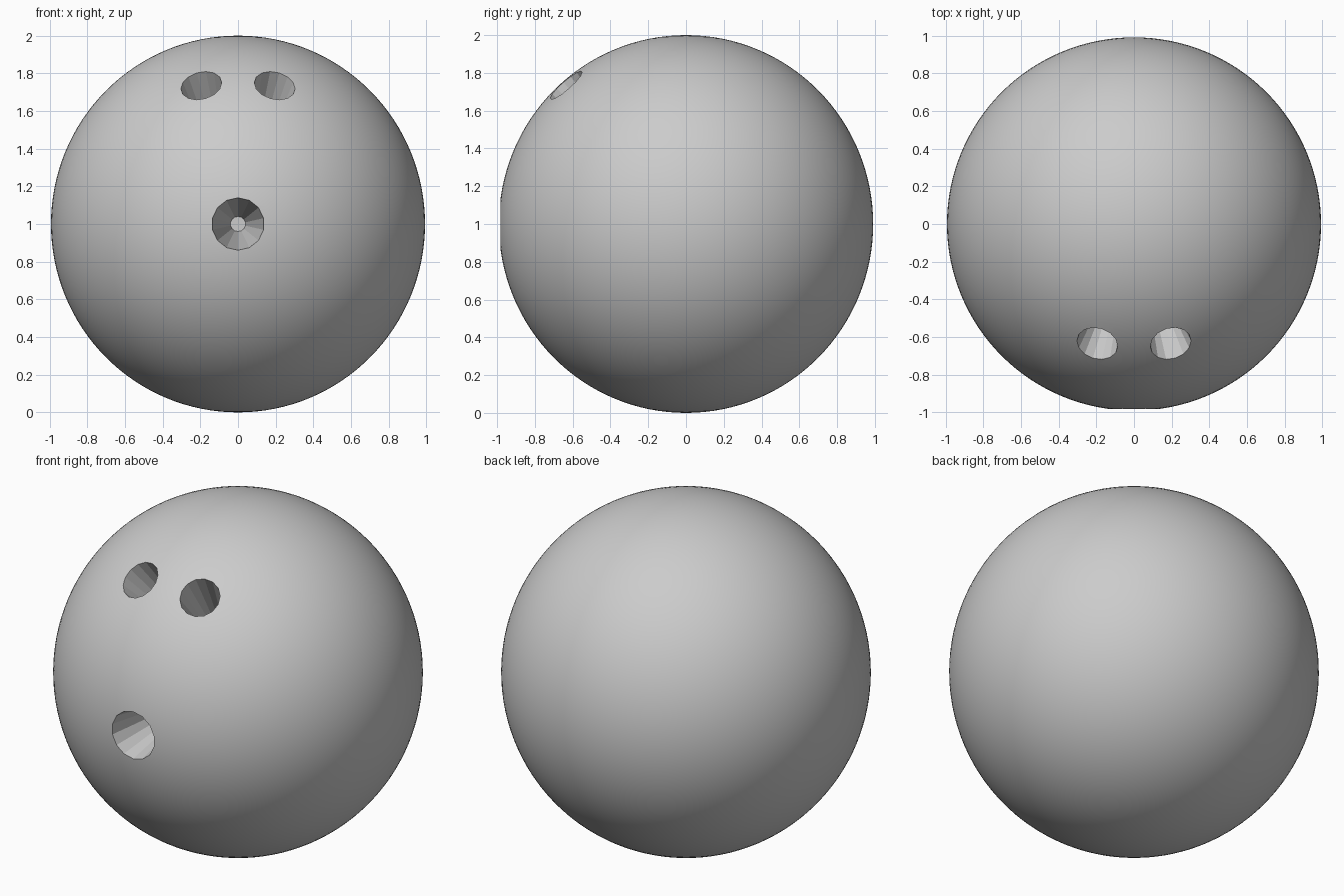
import bpy
from math import radians
from mathutils import Vector

if "Cube" in bpy.data.objects:
    bpy.data.objects.remove(bpy.data.objects["Cube"])

CENTRE = Vector((0, 0, 1))

# Ball body
bpy.ops.mesh.primitive_uv_sphere_add(segments=128, ring_count=64, radius=1, location=CENTRE)
ball = bpy.context.object
ball.name = "ball"
ball.scale = (0.993, 0.991, 1)
bpy.ops.object.transform_apply(location=False, rotation=False, scale=True)


def drill(name, direction, radius, tip_radius, depth, sides):
    """Cut a tapered hole that runs from the surface towards the centre."""
    d = Vector(direction).normalized()
    over = 0.1
    slope = (radius - tip_radius) / depth
    length = depth + over
    mid = CENTRE + d * (0.985 + over - length / 2)
    bpy.ops.mesh.primitive_cone_add(
        vertices=sides, radius1=tip_radius, radius2=radius + slope * over, depth=length,
        location=mid, rotation=d.to_track_quat('Z', 'Y').to_euler())
    cutter = bpy.context.object
    cutter.name = name + "_cutter"
    mod = ball.modifiers.new(name, 'BOOLEAN')
    mod.object = cutter
    mod.operation = 'DIFFERENCE'
    mod.solver = 'EXACT'
    bpy.context.view_layer.objects.active = ball
    bpy.ops.object.modifier_apply(modifier=name)
    bpy.data.objects.remove(cutter, do_unlink=True)


# Thumb hole and the pair of finger holes
drill("thumb_hole", (0, -1, 0), 0.14, 0.04, 0.5, 14)
for side, label in ((-1, "left"), (1, "right")):
    drill(label + "_finger_hole", (side * 0.195, -0.635, 0.735), 0.11, 0.05, 0.45, 14)

# Smooth ball with crisp hole rims
bpy.ops.object.select_all(action='DESELECT')
ball.select_set(True)
bpy.context.view_layer.objects.active = ball
bpy.ops.object.shade_smooth_by_angle(angle=radians(20))
